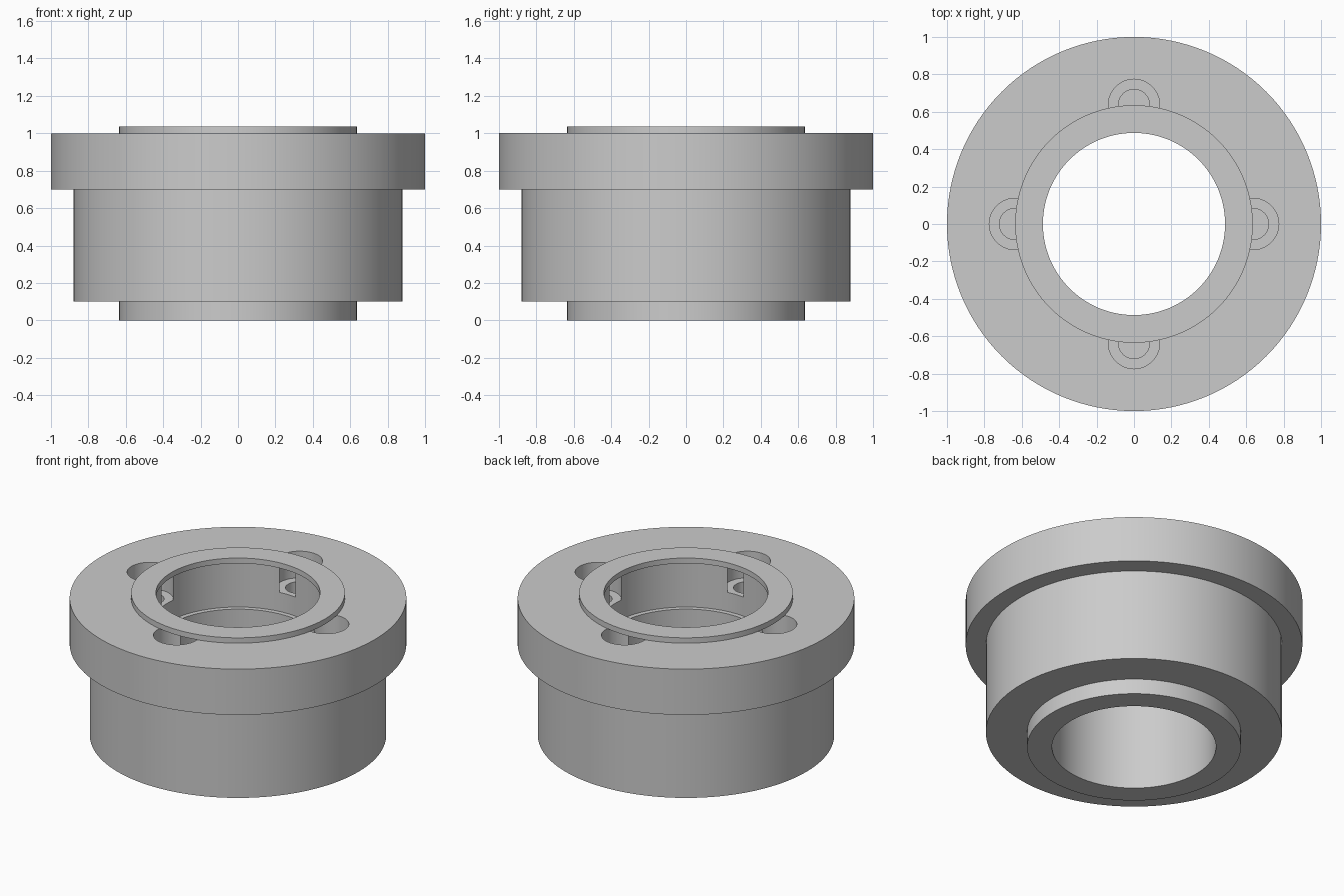
import bpy, bmesh
from math import pi, cos, sin

if "Cube" in bpy.data.objects:
    bpy.data.objects.remove(bpy.data.objects["Cube"])


def lathe(name, profile, steps=128, location=(0, 0, 0)):
    """Revolve a closed (radius, z) outline around the z axis."""
    bm = bmesh.new()
    verts = [bm.verts.new((r, 0, z)) for r, z in profile]
    edges = [bm.edges.new((a, b)) for a, b in zip(verts, verts[1:] + verts[:1])
             if a.co.x > 0 or b.co.x > 0]
    bmesh.ops.spin(bm, geom=verts + edges, cent=(0, 0, 0), axis=(0, 0, 1),
                   angle=2 * pi, steps=steps)
    bmesh.ops.remove_doubles(bm, verts=bm.verts, dist=1e-4)
    bmesh.ops.recalc_face_normals(bm, faces=bm.faces)
    mesh = bpy.data.meshes.new(name)
    bm.to_mesh(mesh)
    bm.free()
    obj = bpy.data.objects.new(name, mesh)
    obj.location = location
    bpy.context.collection.objects.link(obj)
    return obj


def activate(obj):
    bpy.ops.object.select_all(action='DESELECT')
    obj.select_set(True)
    bpy.context.view_layer.objects.active = obj


# Housing: bottom spigot, barrel and flange, with a wider bore in the flange
housing = lathe("flanged_housing", [
    (0.487, 0), (0.635, 0), (0.635, 0.1), (0.88, 0.1), (0.88, 0.7),
    (1, 0.7), (1, 1), (0.517, 1), (0.517, 0.7), (0.487, 0.7)])

# Four counterbored screw holes that break into the flange bore
for i in range(4):
    a = i * pi / 2
    cutter = lathe("screw_hole_cutter", [
        (0, 0.7), (0.083, 0.7), (0.083, 0.825), (0.137, 0.825),
        (0.137, 1.1), (0, 1.1)], 48, (0.637 * cos(a), 0.637 * sin(a), 0))
    cutter.hide_render = True
    cut = housing.modifiers.new("screw_hole", 'BOOLEAN')
    cut.operation = 'DIFFERENCE'
    cut.solver = 'EXACT'
    cut.object = cutter
    activate(housing)
    bpy.ops.object.modifier_apply(modifier=cut.name)
    bpy.data.objects.remove(cutter)

# Thin retaining ring covering the inner half of the pockets
ring = lathe("retaining_ring", [
    (0.487, 1), (0.635, 1), (0.635, 1.035), (0.487, 1.035)])

for obj in (housing, ring):
    activate(obj)
    bpy.ops.object.shade_smooth_by_angle(angle=pi / 6)
